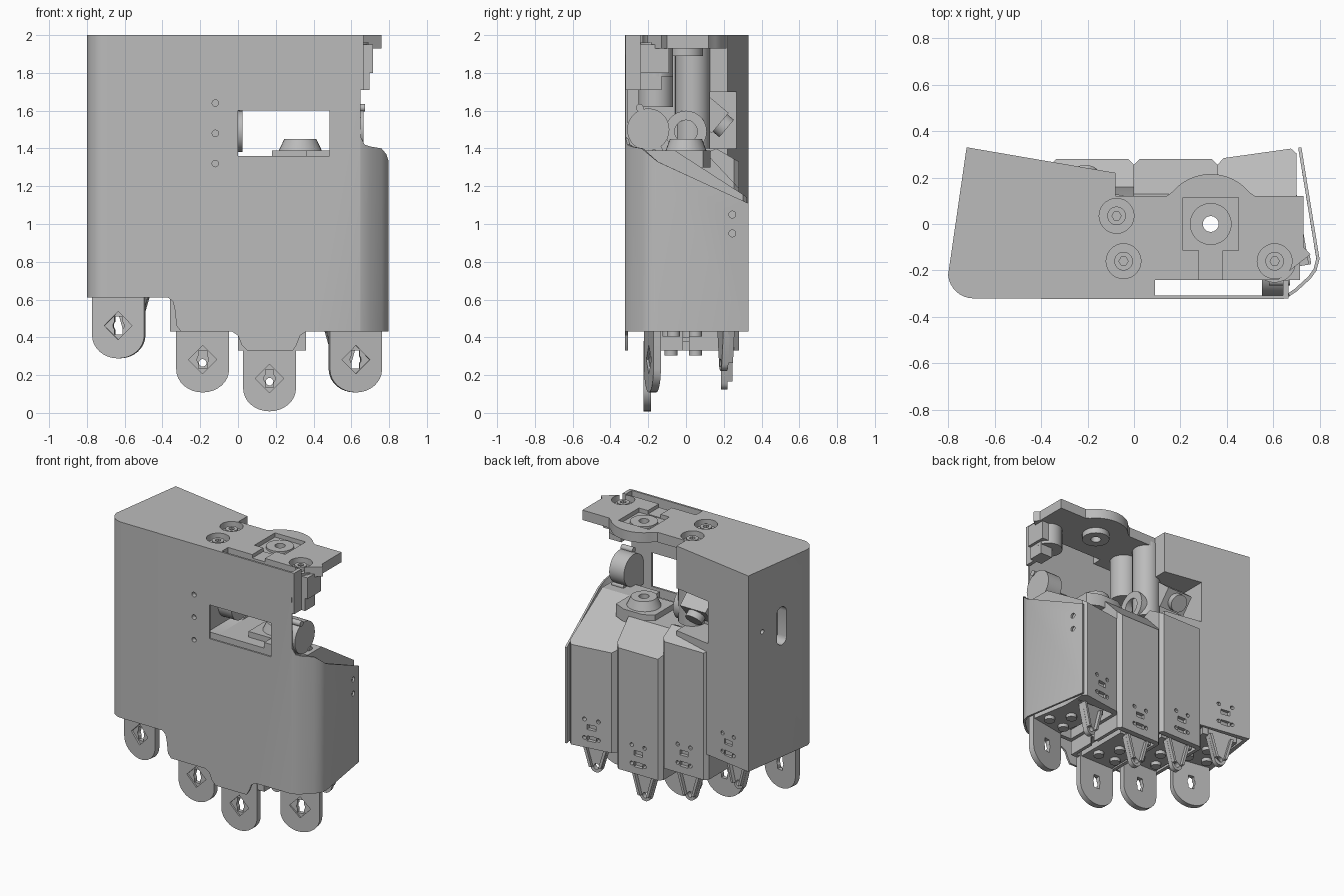
import bpy, bmesh
from math import sin, cos, pi, radians
from mathutils import Matrix, Vector

cube = bpy.data.objects.get("Cube")
if cube:
    bpy.data.objects.remove(cube)

grey = bpy.data.materials.new("satin_grey")
grey.use_nodes = True
grey.diffuse_color = (0.5, 0.5, 0.5, 1)
grey.node_tree.nodes["Principled BSDF"].inputs["Base Color"].default_value = (0.5, 0.5, 0.5, 1)
parts = []


def finish(name, bm):
    bmesh.ops.recalc_face_normals(bm, faces=bm.faces)
    mesh = bpy.data.meshes.new(name)
    bm.to_mesh(mesh)
    bm.free()
    ob = bpy.data.objects.new(name, mesh)
    bpy.context.collection.objects.link(ob)
    mesh.materials.append(grey)
    parts.append(ob)
    return ob


def prism(name, pts, lo, hi, axis="z", matrix=None):
    """Extrude a 2D outline along an axis."""
    put = {"z": lambda a, b, h: (a, b, h),
           "y": lambda a, b, h: (a, h, b),
           "x": lambda a, b, h: (h, a, b)}[axis]
    bm = bmesh.new()
    low = [bm.verts.new(put(a, b, lo)) for a, b in pts]
    high = [bm.verts.new(put(a, b, hi)) for a, b in pts]
    bm.faces.new(low)
    bm.faces.new(high)
    for i in range(len(pts)):
        j = (i + 1) % len(pts)
        bm.faces.new((low[i], low[j], high[j], high[i]))
    if matrix:
        bm.transform(matrix)
    return finish(name, bm)


def arc(a, b, r, start=0, end=360, n=12, squash=1):
    return [(a + r * cos(radians(start + (end - start) * i / n)),
             b + r * squash * sin(radians(start + (end - start) * i / n))) for i in range(n + 1)]


def cyl(name, a, b, r, lo, hi, axis="z", matrix=None, n=28):
    return prism(name, arc(a, b, r, n=n)[:-1], lo, hi, axis, matrix)


def box(name, x, y, z, matrix=None):
    return prism(name, [(x[0], y[0]), (x[1], y[0]), (x[1], y[1]), (x[0], y[1])], z[0], z[1], "z", matrix)


def apply(ob, kind, **settings):
    mod = ob.modifiers.new(kind.lower(), kind)
    for key, value in settings.items():
        setattr(mod, key, value)
    bpy.context.view_layer.objects.active = ob
    bpy.ops.object.modifier_apply(modifier=mod.name)


def cut(cutter, *targets):
    for ob in targets:
        apply(ob, "BOOLEAN", operation="DIFFERENCE", object=cutter, solver="EXACT")
    parts.remove(cutter)
    bpy.data.objects.remove(cutter)


def back(x):
    return 0.28 + max(0, abs(x) - 0.36) * 0.14


# Tall side block with a rounded front corner
outline = arc(-0.69, -0.21, 0.11, 185, 270, 8) + [(-0.08, -0.32), (-0.08, 0.22), (-0.72, 0.33)]
block = prism("side_block", outline, 0.61, 2)
cut(box("cavity", (-0.36, 0), (0.03, 0.5), (1.4, 1.7)), block)
cut(prism("recess", [(-0.76, -0.28), (-0.37, -0.28), (-0.37, 0.25), (-0.7, 0.29)], 0.5, 0.68), block)
slot = arc(0.02, 1.63, 0.045, 0, 180, 8) + arc(0.02, 1.45, 0.045, 180, 360, 8)
cut(prism("slot", slot, -0.9, -0.7, "x"), block)
cut(cyl("side_hole", 0.2, 1.56, 0.016, -0.9, -0.7, "x"), block)

# Front plate and wrapped side wall: x, y, bottom, top
path = [(-0.4, -0.322, 0.61, 2), (-0.37, -0.322, 0.61, 2), (-0.345, -0.322, 0.59, 2),
        (-0.335, -0.322, 0.55, 2), (-0.325, -0.322, 0.46, 2), (-0.3, -0.322, 0.43, 2),
        (-0.03, -0.322, 0.43, 2), (0, -0.322, 0.41, 2), (0.02, -0.322, 0.36, 2),
        (0.05, -0.322, 0.33, 2), (0.29, -0.322, 0.33, 2), (0.31, -0.322, 0.36, 2),
        (0.33, -0.322, 0.41, 2), (0.36, -0.322, 0.43, 2), (0.645, -0.322, 0.43, 2),
        (0.65, -0.32, 0.43, 1.46), (0.67, -0.31, 0.43, 1.42), (0.7, -0.29, 0.43, 1.41),
        (0.76, -0.235, 0.43, 1.4), (0.785, -0.2, 0.43, 1.37), (0.798, -0.15, 0.43, 1.33),
        (0.72, 0.33, 0.43, 1.11)]
bm = bmesh.new()
low = [bm.verts.new((x, y, b)) for x, y, b, t in path]
high = [bm.verts.new((x, y, t)) for x, y, b, t in path]
for i in range(len(path) - 1):
    bm.faces.new((low[i], low[i + 1], high[i + 1], high[i]))
shell = bpy.data.meshes.new("front_shell")
bm.to_mesh(shell)
bm.free()
shell.materials.append(grey)
shell = bpy.data.objects.new("front_shell", shell)
bpy.context.collection.objects.link(shell)
parts.append(shell)
apply(shell, "SOLIDIFY", thickness=0.014, offset=-1)
cut(box("window", (0, 0.485), (-0.4, -0.25), (1.36, 1.6)), shell)
for z in (1.32, 1.48, 1.64):
    cut(cyl("front_hole", -0.12, z, 0.017, -0.4, -0.29, "y"), shell, block)
for z in (0.95, 1.05):
    cut(cyl("wall_hole", 0.245, z, 0.018, 0.6, 0.9, "x"), shell)

# Motor columns along the back: sloped profiles in y and z
tops = {"outer": (0.36, 0.7, 0.43, [(0.28, 1.14), (-0.06, 1.39), (-0.22, 1.39)]),
        "middle": (0, 0.36, 0.33, [(0.28, 1.19), (0.13, 1.35), (-0.22, 1.35)]),
        "inner": (-0.36, 0, 0.43, [(0.28, 1.33), (0.16, 1.4), (0.05, 1.35), (-0.22, 1.35)])}
columns = []
for name, (x0, x1, zb, top) in tops.items():
    col = prism(name + "_column", [(-0.22, zb), (0.28, zb)] + top, x0, x1, "x")
    for v in col.data.vertices:
        if v.co.y > 0.27:
            v.co.y = back(v.co.x)
    bm = bmesh.new()
    bm.from_mesh(col.data)
    edges = [e for e in bm.edges if min(v.co.y for v in e.verts) > 0.27
             and abs(e.verts[0].co.z - e.verts[1].co.z) > 0.5]
    bmesh.ops.bevel(bm, geom=edges, offset=0.025, segments=1, affect="EDGES")
    bm.to_mesh(col.data)
    bm.free()
    cut(box("recess", (x0 + 0.025, x1 - 0.025), (-0.19, 0.24), (zb - 0.1, zb + 0.07)), col)
    columns.append((col, (x0 + x1) / 2, zb))
columns.append((block, -0.54, 0.61))

# Fastener holes low on each back panel
for col, cx, zb in columns:
    y = back(cx)
    for dz in (0.07, 0.2):
        for dx in (-0.05, 0.05):
            cut(cyl("screw_hole", cx + dx, zb + dz, 0.014, y - 0.03, 0.5, "y", n=12), col)
    for dz in (0.05, 0.13):
        cut(box("notch", (cx - 0.033, cx + 0.033), (y - 0.025, 0.5), (zb + dz, zb + dz + 0.035)), col)

# Raised hub between the columns
hub_base = prism("hub_base", [(0.18, -0.14), (0.485, -0.14), (0.485, 0.09), (0.4, 0.13), (0.25, 0.13), (0.18, 0.09)], 1.3, 1.39)
hub = cyl("hub", 0.33, 0, 0.085, 1.36, 1.45)
for v in hub.data.vertices:
    if v.co.z < 1.4:
        v.co.x += (v.co.x - 0.33) * 0.5
        v.co.y *= 1.4

# Wrist plate with a round bulge at the back
plate = prism("wrist_plate", [(-0.09, -0.24), (0.62, -0.24), (0.76, -0.13), (0.73, -0.1), (0.73, 0.12), (0.52, 0.12)]
              + arc(0.33, 0, 0.215, 40, 140, 16) + [(0.14, 0.12), (-0.09, 0.12)], 1.93, 2)
cut(box("socket", (0.21, 0.45), (-0.115, 0.115), (1.97, 2.1)), plate)
cut(box("groove", (0.28, 0.38), (-0.3, -0.11), (1.975, 2.1)), plate)
boss = cyl("socket_ring", 0.33, 0, 0.09, 1.89, 1.985)
cut(cyl("bore", 0.33, 0, 0.034, 0.1, 2.2), plate, boss, hub, hub_base, columns[0][0], columns[1][0])

# Posts and countersunk screws below the plate
for x, y, z in ((-0.075, 0.035, 1.4), (-0.045, -0.16, 1.62), (0.605, -0.16, 1.78)):
    post = cyl("post", x, y, 0.092, z, 1.96)
    cut(cyl("counterbore", x, y, 0.075, 1.955, 2.1), plate, block, post)
    screw = cyl("screw", x, y, 0.04, 1.94, 1.985)
    cut(cyl("socket", x, y, 0.02, 1.965, 2.1, n=6), screw)
box("corner_post", (0.6, 0.715), (-0.24, -0.09), (1.8, 1.95))
box("corner_post_foot", (0.6, 0.695), (-0.24, -0.13), (1.71, 1.8))
box("front_tab", (-0.09, 0.09), (-0.312, -0.24), (1.93, 2))
box("front_edge_post", (0.64, 0.665), (-0.32, -0.24), (1.71, 2))

# Side bearing, round bracket and thumb motor
bearing = cyl("bearing", 0, 1.49, 0.11, -0.09, 0.025, "x")
cut(cyl("bearing_hole", 0, 1.49, 0.06, -0.03, 0.1, "x"), bearing)
cyl("round_bracket", -0.2, 1.5, 0.112, 0.55, 0.665, "x")
for y, z in ((-0.245, 1.615), (-0.145, 1.395)):
    cyl("bracket_screw", y, z, 0.02, 0.58, 0.672, "x")
box("bracket_arm", (0.55, 0.65), (-0.315, -0.2), (1.36, 1.5))
tilt = Matrix.Translation((-0.21, 0.15, 1.56)) @ Matrix.Rotation(radians(-40), 4, "X")
box("thumb_motor_case", (-0.1, 0.1), (-0.09, 0.04), (-0.07, 0.07), tilt)
cyl("thumb_motor", 0, 0, 0.06, 0, 0.085, "y", tilt)

# Finger mounts: base plate, bolts, large front lug, small rear lug
for x, zb, turn, y in ((-0.6, 0.61, -10, -0.2), (-0.187, 0.43, 0, -0.2), (0.167, 0.33, 0, -0.225), (0.59, 0.43, 10, -0.2)):
    place = Matrix.Translation((x, 0, zb)) @ Matrix.Rotation(radians(turn), 4, "Z")
    box("finger_base", (-0.13, 0.13), (y, 0.215), (0.0, 0.05), place)
    for bx, by in ((-0.07, -0.08), (0.07, -0.08), (0, 0.05)):
        cyl("finger_bolt", bx, by, 0.035, -0.025, 0.01, "z", place, 16)
    lug = prism("front_lug", [(-0.14, 0.04)] + arc(0, -0.2, 0.14, 180, 360, 16, 0.87) + [(0.14, 0.04)],
                y, y + 0.04, "y", place)
    diamond = [(-0.075, -0.148), (0, -0.223), (0.075, -0.148), (0, -0.073)]
    cut(prism("inset", diamond, y - 0.1, y + 0.012, "y", place), lug)
    cut(cyl("lug_hole", 0, -0.148, 0.03, y - 0.1, y + 0.1, "y", place, 16), lug)
    cut(box("lug_slot", (-0.022, 0.022), (y - 0.1, y + 0.1), (-0.195, -0.1), place), lug)
    rear = prism("rear_lug", [(-0.09, 0.04), (-0.085, -0.02)] + arc(0, -0.165, 0.042, 190, 350, 10)
                 + [(0.085, -0.02), (0.09, 0.04)], 0.185, 0.22, "y", place)
    cut(cyl("rear_hole", 0, -0.165, 0.02, 0.1, 0.3, "y", place, 16), rear)
    for s in (-1, 1):
        prism("rear_rib", [(s * 0.09, 0.0), (s * 0.07, 0.0), (s * 0.024, -0.165), (s * 0.042, -0.165)],
              0.21, 0.245, "y", place)

# Smooth the curved faces and keep the edges sharp
bpy.ops.object.select_all(action="DESELECT")
for ob in parts:
    ob.select_set(True)
bpy.context.view_layer.objects.active = parts[0]
bpy.ops.object.shade_smooth_by_angle(angle=radians(30))
